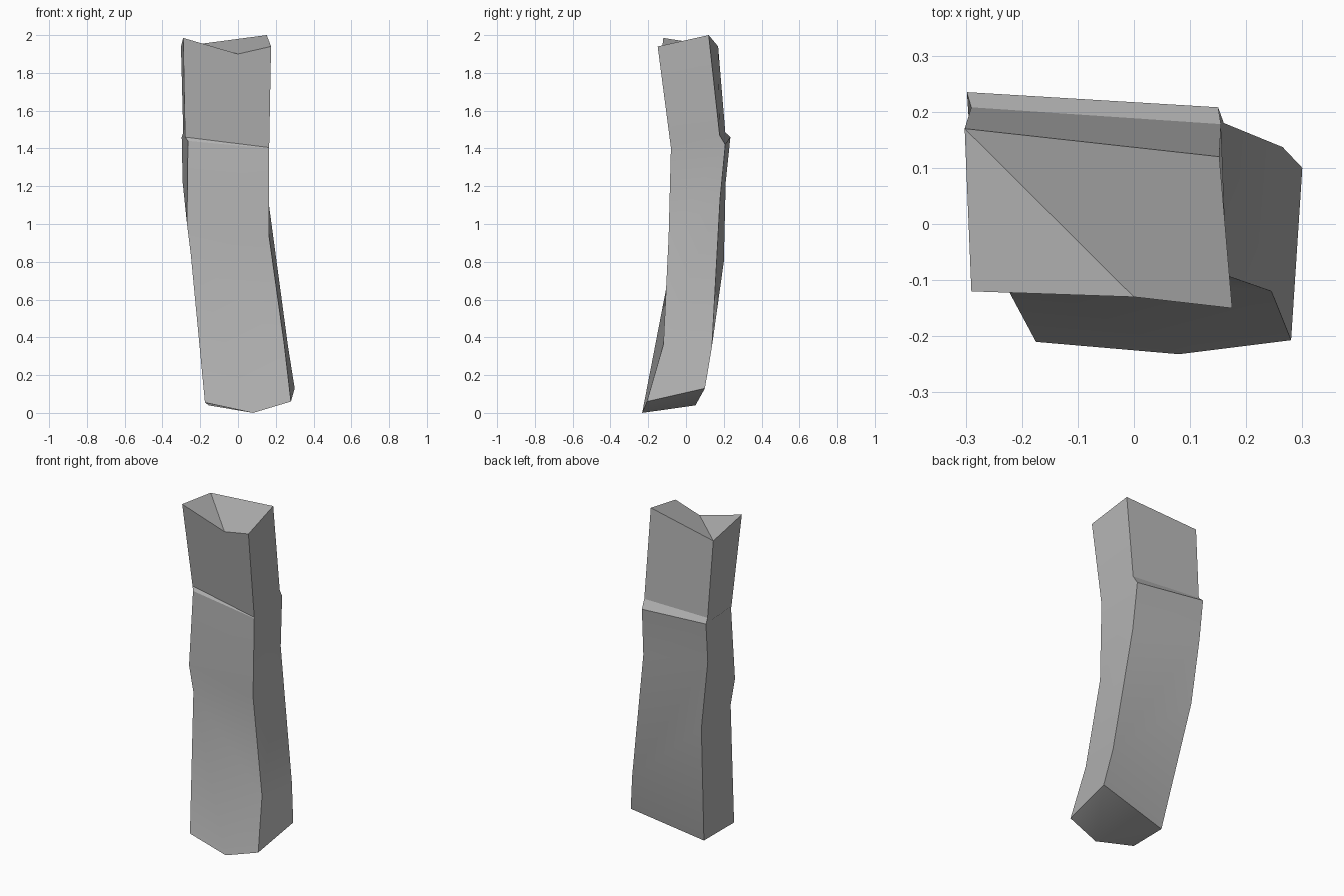
import bpy, bmesh

cube = bpy.data.objects.get("Cube")
if cube:
    bpy.data.objects.remove(cube, do_unlink=True)

stone = bpy.data.materials.new("weathered grey stone")
stone.use_nodes = True
colour = (0.45, 0.45, 0.45, 1.0)
stone.diffuse_color = colour
stone.node_tree.nodes["Principled BSDF"].inputs["Base Color"].default_value = colour

# Four corner edges of the pillar, each from the ground up
front_right = [(-.175, -.21, .055), (-.25, -.07, .84), (-.27, -.083, 1.0),
               (-.265, -.052, 1.44), (-.28, -.035, 1.46), (-.29, -.12, 1.985)]
front_left = [(.28, -.207, .06), (.245, -.12, .36), (.165, -.092, .93),
              (.165, -.08, 1.40), (.165, -.08, 1.405), (.175, -.15, 1.94)]
back_left = [(.30, .10, .13), (.265, .137, .35), (.16, .18, 1.13),
             (.15, .208, 1.42), (.155, .178, 1.47), (.152, .12, 2.0)]
back_right = [(-.155, .05, .04), (-.243, .20, .80), (-.293, .21, 1.22),
              (-.298, .235, 1.46), (-.29, .208, 1.485), (-.302, .17, 1.94)]

bm = bmesh.new()
columns = [[bm.verts.new(p) for p in edge]
           for edge in (front_right, front_left, back_left, back_right)]
toe = bm.verts.new((.08, -.232, 0))
notch = bm.verts.new((0, -.13, 1.90))
last = len(front_right) - 1

# Sides: join neighbouring corner edges, with the toe and notch on the front
for side in range(4):
    a, b = columns[side], columns[(side + 1) % 4]
    for i in range(last):
        face = [a[i], b[i], b[i + 1], a[i + 1]]
        if side == 0 and i == 0:
            face.insert(1, toe)
        if side == 0 and i == last - 1:
            face.insert(3, notch)
        bm.faces.new(face)

# Chipped top
fr, fl, bl, br = [c[-1] for c in columns]
bm.faces.new((br, fr, notch))
bm.faces.new((br, notch, fl, bl))

# Slanted underside, fanned from the toe
fr, fl, bl, br = [c[0] for c in columns]
for pair in ((fl, bl), (bl, br), (br, fr)):
    bm.faces.new((toe, pair[1], pair[0]))

bmesh.ops.recalc_face_normals(bm, faces=bm.faces)
mesh = bpy.data.meshes.new("stone_pillar")
bm.to_mesh(mesh)
bm.free()
mesh.materials.append(stone)

pillar = bpy.data.objects.new("stone_pillar", mesh)
bpy.context.collection.objects.link(pillar)
bpy.context.view_layer.objects.active = pillar
pillar.select_set(True)
bpy.ops.object.shade_smooth_by_angle(angle=0.5)
